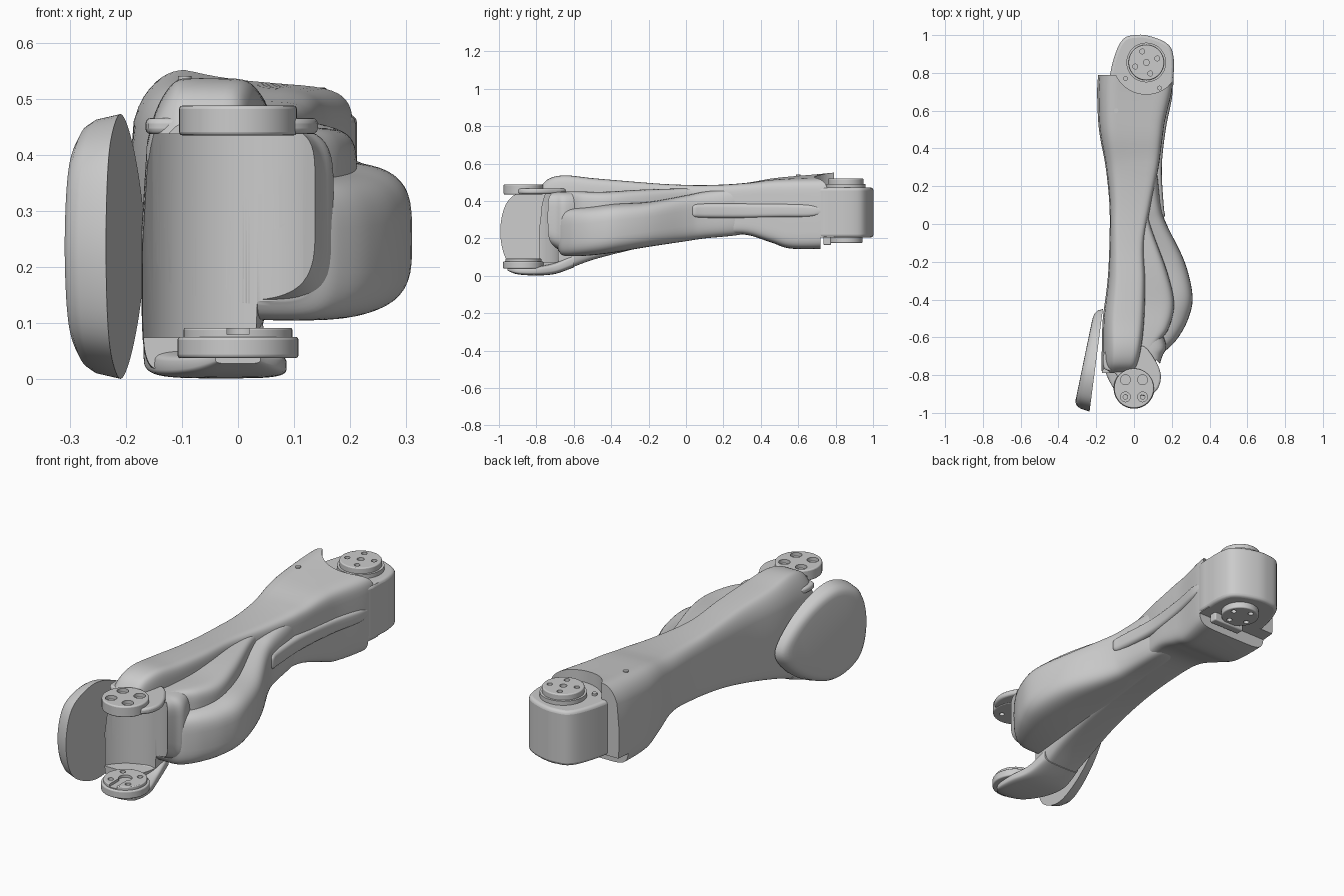
import bpy, bmesh, math
from mathutils import Vector

if "Cube" in bpy.data.objects:
    bpy.data.objects.remove(bpy.data.objects["Cube"])


def spline(pts, steps, closed=False):
    """Catmull-Rom through tuples of any length."""
    p = [Vector(q) for q in pts]
    n = len(p)
    get = (lambda i: p[i % n]) if closed else (lambda i: p[max(0, min(n - 1, i))])
    out = []
    for i in range(n if closed else n - 1):
        a, b, c, d = get(i - 1), get(i), get(i + 1), get(i + 2)
        for k in range(steps):
            t = k / steps
            out.append(b + (c - a) * (t / 2) + (2 * a - 5 * b + 4 * c - d) * (t * t / 2)
                       + (3 * b - a - 3 * c + d) * (t ** 3 / 2))
    return out if closed else out + [p[-1]]


def finish(ob, angle=32):
    bpy.ops.object.select_all(action='DESELECT')
    ob.select_set(True)
    bpy.context.view_layer.objects.active = ob
    bpy.ops.object.shade_smooth_by_angle(angle=math.radians(angle))


def skin(name, rings):
    """Join rings of points into a capped solid."""
    bm = bmesh.new()
    vs = [[bm.verts.new(p) for p in r] for r in rings]
    n = len(vs[0])
    for a, b in zip(vs, vs[1:]):
        for i in range(n):
            bm.faces.new((a[i], a[(i + 1) % n], b[(i + 1) % n], b[i]))
    bm.faces.new(vs[0])
    bm.faces.new(vs[-1])
    bmesh.ops.recalc_face_normals(bm, faces=bm.faces)
    me = bpy.data.meshes.new(name)
    bm.to_mesh(me)
    bm.free()
    ob = bpy.data.objects.new(name, me)
    bpy.context.collection.objects.link(ob)
    finish(ob)
    return ob


def loft(name, sections, power, lean=0.0, inset=0.0, n=48):
    """Superellipse sections (y, x0, x1, z0, z1) lofted along y.
    lean drops the top towards +x, inset pulls the top left edge inwards."""
    rings = []
    for y, x0, x1, z0, z1 in spline(sections, 6):
        ring = []
        for i in range(n):
            a = math.tau * i / n
            c, s = math.cos(a), math.sin(a)
            u = math.copysign(abs(c) ** (2 / power), c)
            v = math.copysign(abs(s) ** (2 / power), s)
            drop = lean * max(0, y - 0.3) * (u + 1) * max(0, v)
            push = inset * max(0, -u) * max(0, v) ** 3 * (0.4 + abs(y))
            ring.append(((x0 + x1) / 2 + u * (x1 - x0) / 2 + push, y,
                         (z0 + z1) / 2 + v * (z1 - z0) / 2 - drop))
        rings.append(ring)
    return skin(name, rings)


def prism(name, outline, z0, z1, bevel=0.0, steps=5):
    pts = spline(outline, steps, True) if steps else outline
    ob = skin(name, [[(p[0], p[1], z) for p in pts] for z in (z0, z1)])
    if bevel:
        m = ob.modifiers.new("bevel", 'BEVEL')
        m.width, m.segments, m.angle_limit = bevel, 3, math.radians(50)
        bake(ob)
    return ob


def disc(name, x, y, r, z0, z1, bevel=0.0):
    pts = [(x + r * math.cos(math.tau * i / 48), y + r * math.sin(math.tau * i / 48))
           for i in range(48)]
    return prism(name, pts, z0, z1, bevel, 0)


def bake(ob):
    dg = bpy.context.evaluated_depsgraph_get()
    me = bpy.data.meshes.new_from_object(ob.evaluated_get(dg))
    ob.modifiers.clear()
    ob.data = me
    finish(ob)


def cut(obs, cutter):
    for ob in obs:
        m = ob.modifiers.new("cut", 'BOOLEAN')
        m.operation, m.solver, m.object = 'DIFFERENCE', 'EXACT', cutter
        bake(ob)
    bpy.data.objects.remove(cutter)


def bolt_holes(ob, x, y, spread, r, z0, z1, turn=45):
    for k in range(4):
        a = math.radians(turn + 90 * k)
        cut([ob], disc("hole", x + spread * math.cos(a), y + spread * math.sin(a), r, z0, z1))


# Main spar, widening into the collar around the rear motor
spar = loft("main_spar", [
    (-.79, -.17, .0, .015, .455), (-.74, -.172, .02, .012, .515), (-.65, -.17, .04, .03, .537),
    (-.5, -.165, .055, .085, .522), (-.3, -.14, .06, .137, .505), (-.1, -.13, .055, .18, .49),
    (.1, -.13, .09, .205, .485), (.3, -.15, .13, .222, .495), (.45, -.178, .15, .18, .522),
    (.55, -.19, .165, .147, .535), (.7, -.195, .2, .143, .55), (.79, -.19, .208, .15, .56)],
    7, lean=.04, inset=.045)

# Outer calf rim and nested inner bulge
calf = loft("calf_outer", [
    (.34, 0, .06, .26, .46), (.3, -.02, .115, .222, .475), (.1, -.02, .142, .2, .45), (0, -.02, .172, .185, .43),
    (-.2, -.03, .268, .155, .395), (-.38, -.03, .31, .125, .385), (-.5, -.03, .288, .11, .37),
    (-.6, -.03, .235, .105, .36), (-.66, -.03, .18, .11, .35), (-.685, -.03, .14, .14, .33)], 3.6)
inner = loft("calf_inner", [
    (.32, -.02, .04, .3, .47), (.15, -.02, .06, .3, .472), (0, -.02, .085, .3, .468), (-.25, -.02, .175, .25, .46),
    (-.42, -.02, .212, .25, .45), (-.55, -.02, .185, .25, .45), (-.63, -.02, .13, .25, .45),
    (-.7, -.02, .1, .27, .45)], 4.5)

# Wall behind the knee joint, flaring to the right
wall = loft("knee_wall", [(-.78, -.15, .125, .2, .45), (-.7, -.16, .15, .15, .45),
                          (-.64, -.16, .17, .13, .45), (-.5, -.12, .12, .13, .45)], 5)

# Ridge along the right flank
loft("side_ridge", [(.02, .05, .13, .33, .365), (.04, .05, .162, .312, .382), (.1, .05, .157, .308, .388),
                    (.3, .05, .147, .308, .388), (.5, .05, .168, .31, .388),
                    (.66, .05, .2, .31, .385), (.72, .05, .203, .325, .37)], 4)

# Rounded knee cavity, collar neckline and lower collar notch
cut([spar, calf, inner, wall], disc("knee_cavity", 0, -.87, .19, .075, .437))
cut([spar], disc("neckline", .065, .865, .178, .468, .7))
cut([spar], prism("notch", [(-.3, .72), (.3, .72), (.3, .9), (-.3, .9)], .1, .205, 0, 0))

# Rear motor housing with its output discs
HX, HY = .065, .855
housing = prism("rear_housing", [(-.13, .66), (-.125, .8), (-.09, .925), (-.05, .985), (.005, 1.0),
                                 (.07, .998), (.16, .965), (.203, .915), (.21, .8), (.17, .69)],
                .205, .472, .015, 4)
top_disc = disc("rear_top_disc", HX, HY, .094, .46, .52, .005)
bolt_holes(top_disc, HX, HY, .062, .013, .505, .6, 20)
cut([top_disc], disc("hole", HX, HY, .016, .5, .6))
disc("rear_top_flange", HX, HY, .105, .46, .492)
low_disc = disc("rear_bottom_disc", HX, HY, .088, .175, .22, .005)
bolt_holes(low_disc, HX, HY, .058, .013, .1, .19, 20)
prism("rear_bottom_rib", [(-.02, .735), (.15, .735), (.15, .775), (-.02, .775)], .165, .22, .006, 0)
for i, (x, y) in enumerate([(-.045, .77), (.135, .72), (-.095, .6)]):
    disc(f"rear_screw_{i}", x, y, .012, .46, .482 if i < 2 else .541)

# Front fork: upper arm, lower arm and joint discs
prism("fork_upper_arm", [(-.14, -.66), (-.16, -.76), (-.1, -.79), (-.06, -.86), (.05, -.91),
                         (.12, -.88), (.142, -.8), (.105, -.71), (.03, -.64)], .437, .466, .01)
upper = disc("fork_upper_disc", 0, -.87, .105, .435, .488, .006)
bolt_holes(upper, 0, -.87, .064, .026, .47, .6)
bolt_holes(upper, 0, -.87, .064, .012, .4, .6)
loft("fork_lower_arm", [(-.955, -.04, .04, .028, .045), (-.9, -.09, .08, .008, .045),
                        (-.8, -.145, .085, .002, .05), (-.7, -.168, .06, .01, .07),
                        (-.6, -.16, .045, .045, .12)], 4)
disc("fork_lower_disc", 0, -.87, .108, .038, .076, .006)
ring = disc("fork_lower_ring", 0, -.87, .097, .07, .092, .004)
bolt_holes(ring, 0, -.87, .066, .013, .08, .2)
cut([ring], disc("hole", 0, -.87, .03, .08, .2))
cut([ring], prism("slot", [(-.02, -1), (.02, -1), (.02, -.87), (-.02, -.87)], .08, .2, 0, 0))

# Tilted shield-shaped heel plate
half = [(-.97, .13), (-.91, .2), (-.79, .236), (-.65, .195), (-.52, .105)]
outline = spline([(-.993, 0)] + half + [(-.45, 0)] + [(y, -z) for y, z in reversed(half)], 6, True)
rings = []
for t, s in ((0, 1), (.6, .96), (.85, .91), (.96, .85), (1, .78)):
    ring = []
    for y, z in outline:
        yy = -.75 + (y + .75) * s
        thick = t * (.084 - .075 * (yy + .99))
        ring.append((-.235 + (yy + .99) * .13 - thick, yy + thick * .13, .237 + z * s))
    rings.append(ring)
skin("heel_plate", rings)
